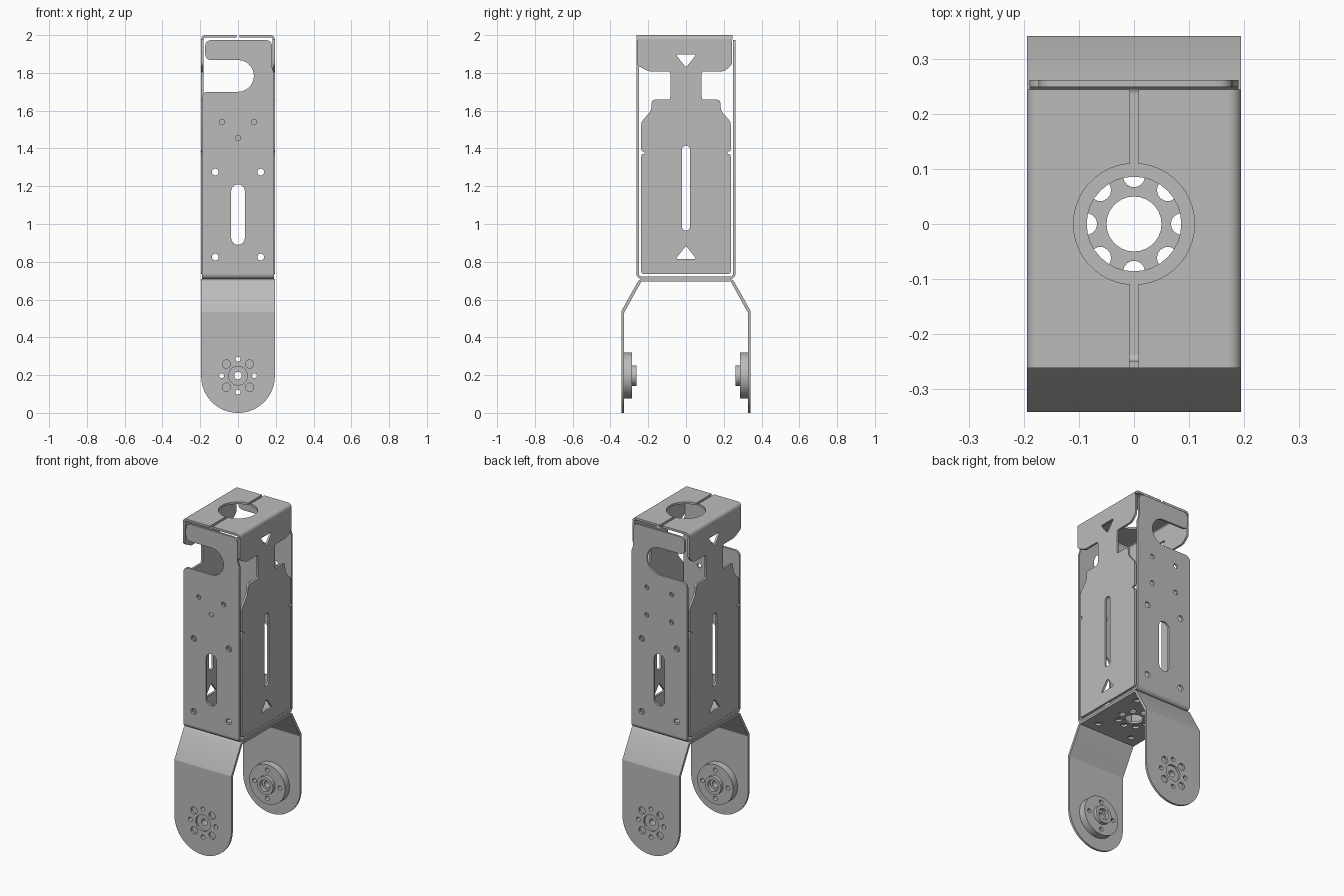
import bpy, bmesh
from math import pi, cos, sin, radians
from mathutils import Matrix, Vector

cube = bpy.data.objects.get("Cube")
if cube:
    bpy.data.objects.remove(cube, do_unlink=True)

metal = bpy.data.materials.new("grey_metal")
metal.use_nodes = True
grey = (0.5, 0.5, 0.5, 1)
metal.diffuse_color = grey
metal.node_tree.nodes["Principled BSDF"].inputs["Base Color"].default_value = grey

T = 0.013  # sheet thickness
# Columns: where the outline's u, v and depth axes point
PLANES = {
    "front": ((1, 0, 0), (0, 0, 1), (0, 1, 0)),
    "side": ((0, 1, 0), (0, 0, 1), (1, 0, 0)),
    "top": ((1, 0, 0), (0, 1, 0), (0, 0, 1)),
}


def arc(u, v, r, a0, a1, n=16):
    angles = [radians(a0 + (a1 - a0) * i / n) for i in range(n + 1)]
    return [(u + r * cos(a), v + r * sin(a)) for a in angles]


def circle(u, v, r, n=20):
    return arc(u, v, r, 0, 360, n)[:-1]


def ring(r, count, hole_r, start=0, v=0):
    return [circle(p[0], p[1], hole_r, 14) for p in arc(0, v, r, start, start + 360, count)[:-1]]


def slot(r, v0, v1):
    return arc(0, v1 - r, r, 0, 180) + arc(0, v0 + r, r, 180, 360)


def rounded(points, r, n=4):
    """Cut each corner with a small curve."""
    out = []
    pts = [Vector(p) for p in points]
    for i, p in enumerate(pts):
        a, b = pts[i - 1] - p, pts[(i + 1) % len(pts)] - p
        a, b = (d.normalized() * min(r, d.length * 0.45) for d in (a, b))
        for k in range(n + 1):
            t = k / n
            out.append(tuple(p + a * (1 - t) ** 2 + b * t ** 2))
    return out


def mirrored(half):
    return half + [(-u, v) for u, v in reversed(half)]


def plate(name, plane, outline, holes=(), lo=0.0, hi=T):
    """Flat sheet with holes, extruded from lo to hi along the plane's depth axis."""
    curve = bpy.data.curves.new(name, "CURVE")
    curve.dimensions = "2D"
    curve.fill_mode = "BOTH"
    curve.extrude = (hi - lo) / 2
    for loop in [outline, *holes]:
        s = curve.splines.new("POLY")
        s.points.add(len(loop) - 1)
        for pt, (u, v) in zip(s.points, loop):
            pt.co = (u, v, 0, 1)
        s.use_cyclic_u = True
    temp = bpy.data.objects.new("temp", curve)
    bpy.context.collection.objects.link(temp)
    graph = bpy.context.evaluated_depsgraph_get()
    mesh = bpy.data.meshes.new_from_object(temp.evaluated_get(graph))
    bpy.data.objects.remove(temp, do_unlink=True)
    mesh.name = name
    bm = bmesh.new()
    bm.from_mesh(mesh)
    basis = Matrix(PLANES[plane]).transposed().to_4x4()
    bm.transform(basis @ Matrix.Translation((0, 0, (lo + hi) / 2)))
    bmesh.ops.remove_doubles(bm, verts=bm.verts, dist=0.00005)
    bmesh.ops.recalc_face_normals(bm, faces=bm.faces)
    bm.to_mesh(mesh)
    bm.free()
    mesh.materials.clear()
    mesh.materials.append(metal)
    obj = bpy.data.objects.new(name, mesh)
    bpy.context.collection.objects.link(obj)
    bpy.ops.object.select_all(action="DESELECT")
    obj.select_set(True)
    bpy.context.view_layer.objects.active = obj
    bpy.ops.object.shade_smooth_by_angle(angle=radians(30))
    return obj


def bend(name, plane, u, v, r, a0, lo, hi):
    plate(name, plane, arc(u, v, r, a0, a0 + 90, 6) + arc(u, v, r - T, a0 + 90, a0, 6), (), lo, hi)


# Front and back panels: a hooked cable opening near the top, open towards -x
panel = (
    [(-0.19, 0.735), (0.19, 0.735), (0.19, 1.80), (0.18, 1.83)]
    + rounded([(0.18, 1.80), (0.18, 1.974), (-0.174, 1.974), (-0.174, 1.868), (0, 1.868)], 0.035)[5:20]
    + arc(0, 1.784, 0.084, 90, -90)
    + arc(-0.16, 1.67, 0.03, 90, 180, 5)
)
common = [slot(0.036, 0.89, 1.21)]
common += [circle(x, z, 0.018) for x in (-0.12, 0.12) for z in (0.825, 1.275)]
front_holes = [circle(x, z, 0.014) for x, z in ((-0.085, 1.54), (0.085, 1.54), (0, 1.455))]
back_holes = [circle(x, z, 0.014) for x in (-0.085, 0.085) for z in (1.43, 1.60)]
plate("front_panel", "front", panel, common + front_holes, -0.262, -0.262 + T)
plate("back_panel", "front", panel, common + back_holes, 0.262 - T, 0.262)

# Floor of the box and its bends into the panels
floor = [(-0.19, -0.237), (0.19, -0.237), (0.19, 0.237), (-0.19, 0.237)]
plate("box_floor", "top", floor, [circle(0, 0, 0.086, 32)], 0.71, 0.71 + T)
bend("front_floor_bend", "side", -0.237, 0.735, 0.025, 180, -0.19, 0.19)
bend("back_floor_bend", "side", 0.237, 0.735, 0.025, 270, -0.19, 0.19)

# Side panels: broad lower sheet, narrow neck, flared upper flange
lower = [(0.237, 0.735), (0.237, 1.37), (0.22, 1.37), (0.22, 1.385), (0.237, 1.385),
         (0.237, 1.54), (0.185, 1.60), (0.18, 1.658), (0.083, 1.658),
         (0.083, 1.808), (0.20, 1.808), (0.252, 1.842), (0.252, 1.978)]
side = rounded(mirrored(lower), 0.014, 3)
side = [(u - 0.008 if z > 1.82 else u, z) for u, z in side]
triangles = [rounded([(-0.055, z), (0.055, z), (0, z + h)], 0.012)
             for z, h in ((0.815, 0.07), (1.898, -0.07))]
for name, x in (("left", 0.182), ("right", -0.195)):
    plate(name + "_side_panel", "side", side, triangles + [slot(0.022, 0.965, 1.415)], x, x + T)

# Split top with a round clearance hole
y0, y1 = -0.262, 0.245
half = [(0.008, y0), (0.172, y0), (0.172, y1), (0.008, y1)] + arc(0, 0, 0.11, 86, -86, 28)
for name, s in (("left", 1), ("right", -1)):
    plate(name + "_top", "top", [(s * x, y) for x, y in half], (), 2 - T, 2)
    bend(name + "_top_bend", "front", s * 0.172, 1.977, 0.023, 0 if s > 0 else 90, y0, y1)

# Fork: drilled base, sloping shoulders and rounded legs
base = [(-0.195, -0.237), (0.195, -0.237), (0.195, 0.237), (-0.195, 0.237)]
base_holes = [circle(0, 0, 0.05, 28)] + ring(0.087, 8, 0.02)
base_holes += [circle(x, y, 0.018) for x in (-0.12, 0.12) for y in (-0.17, 0.17)]
plate("fork_base", "top", base, base_holes, 0.695, 0.695 + T)
leg = arc(0, 0.195, 0.195, 180, 360, 40) + [(0.195, 0.535), (-0.195, 0.535)]
small = ring(0.087, 4, 0.013, 0, 0.197)
leg_holes = [circle(0, 0.197, 0.05, 28)] + small + ring(0.087, 4, 0.022, 45, 0.197)
shoulder = [(0.237, 0.708), (0.25, 0.702), (0.256, 0.693), (0.34, 0.543), (0.342, 0.535),
            (0.342 - T, 0.535), (0.328, 0.53), (0.244, 0.682), (0.237, 0.695)]
for name, s in (("front", -1), ("back", 1)):
    def across(part, outline, holes, a, b):
        plate(name + part, "front", outline, holes, min(s * a, s * b), max(s * a, s * b))
    plate(name + "_fork_shoulder", "side", [(s * y, z) for y, z in shoulder], (), -0.195, 0.195)
    across("_fork_leg", leg, leg_holes, 0.342 - T, 0.342)
    # Bearing disc and hollow hub on the inside of the leg
    across("_disc", circle(0, 0.197, 0.122, 48), [circle(0, 0.197, 0.02)] + small, 0.285, 0.342 - T)
    across("_hub", circle(0, 0.197, 0.055, 32), [circle(0, 0.197, 0.035, 24)], 0.262, 0.285)
